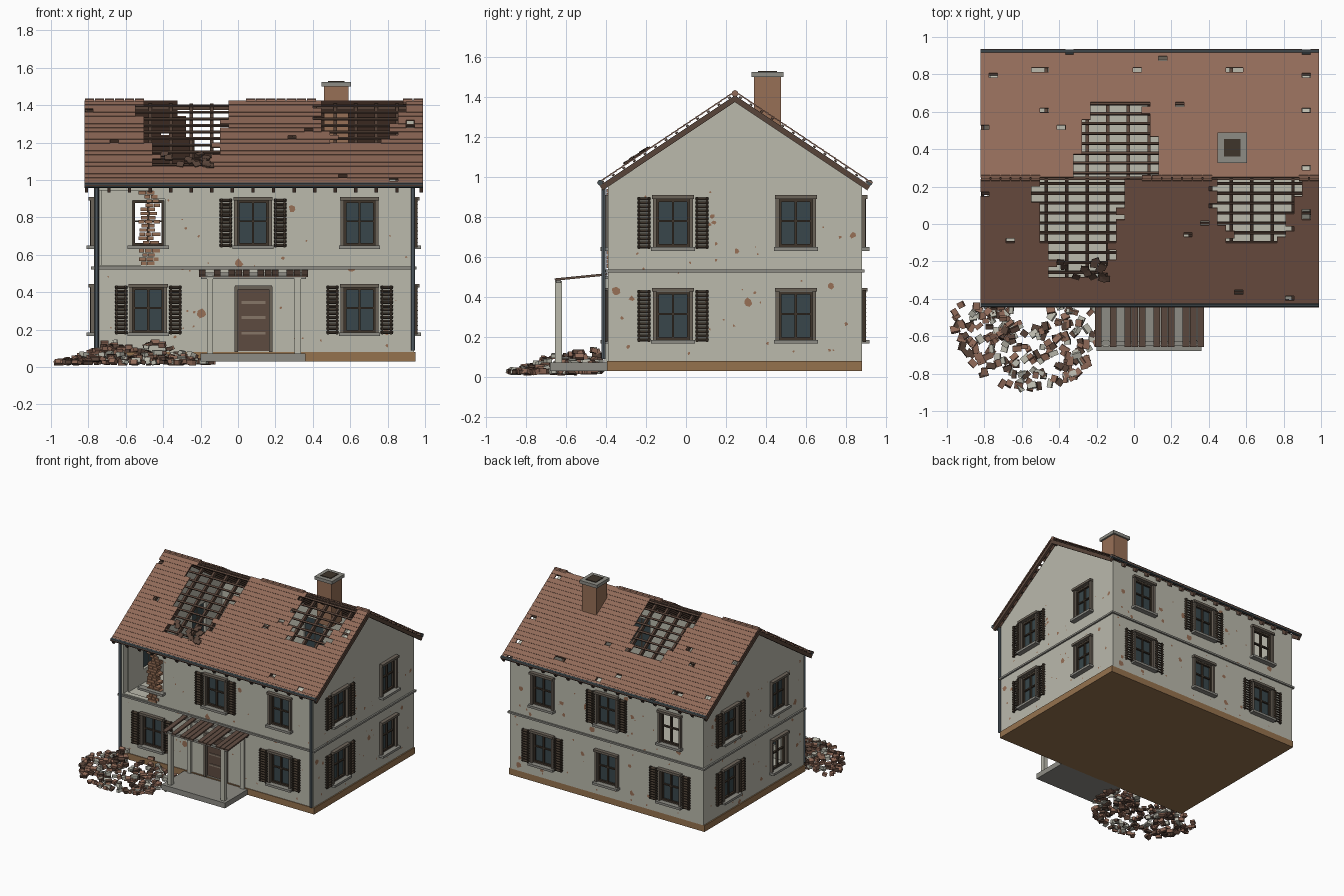
import bpy, bmesh, math, random
from mathutils import Matrix, Vector

random.seed(7)
cube = bpy.data.objects.get("Cube")
if cube:
    bpy.data.objects.remove(cube, do_unlink=True)

T, R = Matrix.Translation, Matrix.Rotation
I = Matrix.Identity(4)
uni = random.uniform
parts = {}


def mesh_of(name):
    return parts.setdefault(name, bmesh.new())


def box(name, center, size, frame=I, rot=I):
    mat = frame @ T(center) @ rot @ Matrix.Diagonal((*size, 1))
    bmesh.ops.create_cube(mesh_of(name), size=1, matrix=mat)


def span(name, lo, hi, frame=I):
    lo, hi = Vector(lo), Vector(hi)
    box(name, (lo + hi) / 2, hi - lo, frame)


def pipe(name, center, length, radius, rot=I):
    bmesh.ops.create_cone(mesh_of(name), cap_ends=True, segments=8, radius1=radius,
                          radius2=radius, depth=length, matrix=T(center) @ rot)


def material(name, code):
    rgb = [(int(code[i:i + 2], 16) / 255) ** 2.2 for i in (0, 2, 4)]
    m = bpy.data.materials.new(name)
    m.diffuse_color = (*rgb, 1)
    m.use_nodes = True
    bsdf = m.node_tree.nodes["Principled BSDF"]
    bsdf.inputs["Base Color"].default_value = (*rgb, 1)
    bsdf.inputs["Roughness"].default_value = 0.9
    return m


# House extents and ridge
X0, X1, Y0, Y1 = -0.77, 0.94, -0.39, 0.88
MID = 0.245
TH = 0.04
LOW, UP = 0.305, 0.77

# Wall frames: local x runs along the wall, local -y points outward
side = {
    "front": T((0, Y0, 0)),
    "right": T((X1, 0, 0)) @ R(math.pi / 2, 4, 'Z'),
    "back": T((0, Y1, 0)) @ R(math.pi, 4, 'Z'),
    "left": T((X0, 0, 0)) @ R(-math.pi / 2, 4, 'Z'),
}
# Wall, position along it, height, shutters, glass
windows = [
    ("front", -0.48, LOW, True, True), ("front", 0.65, LOW, True, True),
    ("front", 0.08, UP, True, True), ("front", 0.65, UP, False, True),
    ("back", -0.65, LOW, True, True), ("back", -0.65, UP, False, True),
    ("back", -0.08, LOW, False, True), ("back", -0.08, UP, True, True),
    ("back", 0.48, LOW, True, True), ("back", 0.48, UP, False, False),
    ("left", 0.065, LOW, False, False), ("left", 0.065, UP, False, True),
]
for z in (LOW, UP):
    windows += [("right", -0.065, z, True, True), ("right", 0.55, z, False, True),
                ("left", -0.55, z, True, True)]


def window(where, u, z, shutters, glass):
    f = side[where] @ T((u, 0, z))
    span("opening_cutter", (-0.085, -0.05, -0.12), (0.085, 0.08, 0.12), f)
    for s in (-1, 1):
        box("window_trim", (s * 0.092, -0.006, 0), (0.018, 0.026, 0.25), f)
        box("window_sash", (s * 0.078, 0.01, 0), (0.014, 0.02, 0.24), f)
        box("window_sash", (0, 0.01, s * 0.113), (0.17, 0.02, 0.014), f)
        if shutters:
            # Louvred shutter
            g = f @ T((s * 0.145, -0.012, 0))
            for e in (-1, 1):
                box("shutters", (e * 0.024, 0, 0), (0.01, 0.016, 0.26), g)
            for k in range(13):
                box("shutters", (0, 0, -0.12 + k * 0.02), (0.066, 0.02, 0.007), g,
                    R(0.5, 4, 'X'))
    box("window_trim", (0, -0.012, 0.13), (0.21, 0.035, 0.018), f)
    box("window_sill", (0, -0.014, -0.13), (0.22, 0.05, 0.018), f)
    box("window_sash", (0, 0.012, 0), (0.012, 0.018, 0.23), f)
    box("window_sash", (0, 0.012, 0.01), (0.16, 0.018, 0.01), f)
    if glass:
        box("window_glass", (0, 0.018, 0), (0.165, 0.006, 0.235), f)


for w in windows:
    window(*w)

# Door
f = side["front"] @ T((0.083, 0, 0.255))
span("opening_cutter", (-0.09, -0.05, -0.17), (0.09, 0.08, 0.165), f)
box("door", (0, 0.015, 0), (0.17, 0.02, 0.34), f)
for s in (-1, 1):
    box("door_frame", (s * 0.092, -0.004, 0), (0.018, 0.03, 0.35), f)
box("door_frame", (0, -0.004, 0.17), (0.2, 0.034, 0.02), f)
for z in (-0.075, 0.01, 0.09):
    box("door_rails", (0, 0.003, z), (0.13, 0.01, 0.014), f)

# Collapsed front corner with its ragged brick edge
span("breach_cutter", (-0.74, -0.5, 0.545), (-0.455, -0.34, 0.945))
span("opening_cutter", (-0.56, -0.5, 0.65), (-0.39, -0.34, 0.9))
for k in range(18):
    z = 0.555 + k * 0.0222
    x = -0.535 + uni(0, 0.045)
    while x < -0.45:
        w = uni(0.03, 0.05)
        box("broken_bricks", (x + w / 2, Y0 + 0.018, z), (w - 0.003, 0.05, 0.018))
        x += w
box("window_sill", (-0.48, Y0 - 0.014, 0.64), (0.22, 0.05, 0.018))

# Plaster patches that have fallen off
for name, frame in side.items():
    lo, hi = {"front": (X0, X1), "back": (-X1, -X0),
              "right": (Y0, Y1), "left": (-Y1, -Y0)}[name]
    for _ in range(70):
        u, z = uni(lo + 0.04, hi - 0.04), uni(0.1, 0.93)
        size = uni(0.004, 0.01) if random.random() < 0.75 else uni(0.012, 0.026)
        blocked = any(n == name and abs(u - a) < 0.13 and abs(z - b) < 0.16
                      for n, a, b, _s, _g in windows)
        if name == "front":
            blocked |= (u < -0.38 and z > 0.5) or (abs(u - 0.083) < 0.13 and z < 0.47)
        if blocked:
            continue
        ring = bmesh.ops.create_circle(mesh_of("plaster_patches"), cap_ends=True, segments=7, radius=size)
        m = frame @ T((u, -0.002, z)) @ R(math.pi / 2, 4, 'X')
        for v in ring["verts"]:
            v.co = m @ (v.co * uni(0.6, 1.2))

# Plinth, floor, string course and downpipes
span("plinth", (X0 - 0.01, Y0 - 0.005, 0.03), (X1 + 0.01, Y1, 0.08))
span("upper_floor", (X0 + 0.02, Y0 + 0.01, 0.51), (X1 - 0.02, Y1 - 0.02, 0.54))
for y in (Y0, Y1):
    box("string_course", (0.085, y, 0.53), (1.74, 0.025, 0.014))
for x in (X0, X1):
    box("string_course", (x, MID, 0.53), (0.025, 1.28, 0.014))
for x in (X0 + 0.015, X1 - 0.005):
    pipe("downpipes", (x, -0.413, 0.53), 0.88, 0.011)
for y in (-0.43, 0.92):
    pipe("gutters", (0.085, y, 0.972), 1.81, 0.014, R(math.pi / 2, 4, 'Y'))

# Roof: local y runs down each slope from the ridge
PITCH = math.atan(0.667)
ROWS, COLS, LEN = 22, 40, 0.815
gone = [(-0.54, 0.83), (-0.5, 0.83), (-0.33, 0.91), (-0.75, 0.78), (0.03, 0.82), (0.15, 0.87),
        (0.5, 0.82), (0.54, 0.82), (0.91, 0.79), (0.91, 0.9), (0.25, 0.63), (-0.5, 0.59),
        (-0.8, 0.51), (-0.4, 0.51), (0.92, 0.59), (0.9, 0.3), (-0.65, -0.08), (0.3, -0.05),
        (0.39, 0), (0.92, 0.06), (-0.8, 0.18), (0.58, -0.36), (0.84, -0.39), (-0.1, -0.17)]
# Slope, left edge, right edge, depth, taper
holes = [(-1, -0.53, -0.05, 0.53, 0.12), (-1, 0.42, 0.89, 0.34, 0.1),
         (1, -0.33, 0.14, 0.41, 0.1)]
TW, TL = 1.81 / COLS, LEN / ROWS
for s in (-1, 1):
    f = T((0, MID, 1.41)) @ R(0 if s > 0 else math.pi, 4, 'Z') @ R(-PITCH, 4, 'X')
    for r in range(ROWS):
        d = (r + 0.5) * TL
        run = d * math.cos(PITCH)
        edges = []
        for hs, a, b, depth, taper in holes:
            if hs == s and run < depth:
                t = taper * (run / depth) ** 2
                edges.append((a + t + uni(-0.02, 0.03), b - t + uni(-0.03, 0.02)))
        for c in range(COLS):
            x = -0.82 + (c + 0.5) * TW
            y = MID + s * run
            if any(a < x < b for a, b in edges):
                continue
            if any(abs(x - gx) < TW / 2 and abs(y - gy) < 0.0155 for gx, gy in gone):
                continue
            box("roof_tiles", (x * s, d, 0.015), (TW, TL + 0.006, 0.006), f, R(0.06, 4, 'X'))
    for k in range(13):
        box("battens", (0.085 * s, 0.03 + k * 0.0635, 0.005), (1.8, 0.014, 0.009), f)
    for x in [-0.81, 0.98] + [-0.69 + k * 0.11 for k in range(15)]:
        box("rafters", (x * s, LEN / 2, -0.015), (0.018, LEN, 0.028), f)
    # Loose tiles slid to the foot of the large hole
    for k in range(14 if s < 0 else 0):
        box("loose_tiles", (-uni(-0.42, -0.12) * 1, uni(0.52, 0.64), 0.022), (0.04, 0.035, 0.008),
            f, R(uni(-0.6, 0.6), 4, 'Z') @ R(uni(-0.3, 0.3), 4, 'X'))
span("rafters", (-0.81, MID - 0.01, 1.375), (0.98, MID + 0.01, 1.405))
for a, b in ((-0.82, -0.5), (0.04, 0.42), (0.88, 0.99)):
    n = round((b - a) / 0.055)
    for k in range(n):
        pipe("ridge_tiles", (a + (k + 0.5) * (b - a) / n, MID, 1.418), (b - a) / n - 0.004,
             0.017, R(math.pi / 2, 4, 'Y'))

# Chimney
span("chimney", (0.46, 0.34, 1.15), (0.59, 0.475, 1.505))
span("chimney_cap", (0.447, 0.327, 1.5), (0.603, 0.488, 1.525))
span("chimney_flue", (0.48, 0.36, 1.52), (0.57, 0.455, 1.53))

# Porch
span("porch_slab", (-0.2, -0.68, 0.03), (0.36, Y0, 0.072))
for x in (-0.15, 0.32):
    box("porch_posts", (x, -0.638, 0.275), (0.034, 0.034, 0.41))
    box("porch_posts", (x, Y0 - 0.008, 0.28), (0.034, 0.02, 0.42))
box("porch_beam", (0.083, -0.638, 0.478), (0.56, 0.025, 0.016))
box("porch_beam", (0.083, Y0 - 0.012, 0.498), (0.56, 0.022, 0.016))
tilt = R(0.1, 4, 'X')
for k in range(15):
    if k not in (1, 3, 7, 11):
        box("porch_boards", (-0.19 + k * 0.039, -0.525, 0.5), (0.035, 0.265, 0.012), I, tilt)

# Rubble heap spilling from the collapsed corner
for k in range(230):
    a, r = uni(math.pi, 2 * math.pi), uni(0.1, 1) ** 0.6
    z = 0.024 + uni(0, 0.085) * (1 - r) * 2
    rot = R(uni(0, 6), 4, 'Z') @ R(uni(-0.45, 0.45), 4, 'X')
    box("rubble_" + random.choice(("brick", "brick", "dark", "plaster")),
        (-0.55 + 0.43 * r * math.cos(a), -0.43 + 0.465 * r * math.sin(a), z),
        (uni(0.03, 0.052), uni(0.022, 0.036), uni(0.018, 0.027)), I, rot)

# Outer shell profile, then hollowed
bm = mesh_of("walls")
profile = [(Y0, 0.08), (Y1, 0.08), (Y1, 0.976), (MID, 1.4), (Y0, 0.976)]
face = bm.faces.new([bm.verts.new((X0, y, z)) for y, z in profile])
ext = bmesh.ops.extrude_face_region(bm, geom=[face])
bmesh.ops.translate(bm, vec=(X1 - X0, 0, 0),
                    verts=[v for v in ext["geom"] if isinstance(v, bmesh.types.BMVert)])
bmesh.ops.recalc_face_normals(bm, faces=bm.faces)
span("room_cutter", (X0 + TH, Y0 + TH, 0.085), (X1 - TH, Y1 - TH, 2))

palette = {
    "B9B8AB": "walls upper_floor porch_posts rubble_plaster",
    "8C8B84": "window_sill string_course porch_slab porch_beam chimney_cap",
    "6B6359": "window_trim door_frame",
    "41382F": "window_sash shutters chimney_flue",
    "3B484C": "window_glass",
    "65717A": "downpipes",
    "4A5357": "gutters",
    "5E4C42": "door porch_boards",
    "857567": "door_rails",
    "8F6A59": "roof_tiles ridge_tiles rubble_brick",
    "59463C": "rafters battens loose_tiles rubble_dark",
    "94724F": "plinth",
    "966F57": "chimney broken_bricks plaster_patches",
}
colour = {n: material(names.split()[0] + "_colour", code)
          for code, names in palette.items() for n in names.split()}
objects = {}
for name, bm in parts.items():
    me = bpy.data.meshes.new(name)
    bm.to_mesh(me)
    bm.free()
    ob = objects[name] = bpy.data.objects.new(name, me)
    bpy.context.scene.collection.objects.link(ob)
    if name in colour:
        me.materials.append(colour[name])

# Carve rooms, openings and the breach
walls = objects["walls"]
cutters = [objects[n] for n in ("room_cutter", "opening_cutter", "breach_cutter")]
for c in cutters:
    c.hide_render = True
    mod = walls.modifiers.new(c.name, 'BOOLEAN')
    mod.operation, mod.solver, mod.object = 'DIFFERENCE', 'EXACT', c
deps = bpy.context.evaluated_depsgraph_get()
carved = bpy.data.meshes.new_from_object(walls.evaluated_get(deps))
walls.modifiers.clear()
walls.data = carved
for c in cutters:
    bpy.data.objects.remove(c, do_unlink=True)
